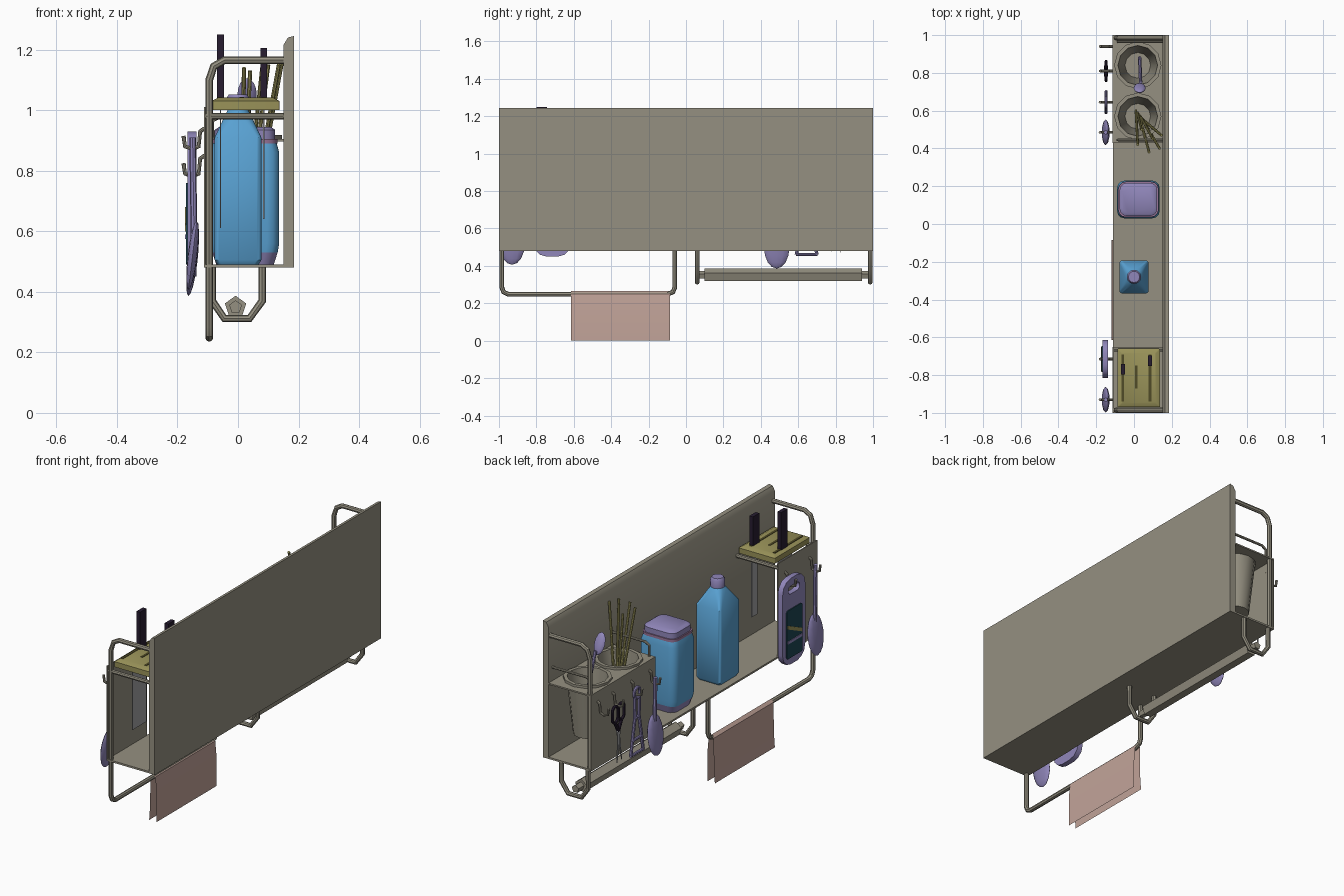
import bpy, bmesh, math
from mathutils import Matrix, Vector

cube = bpy.data.objects.get("Cube")
if cube:
    bpy.data.objects.remove(cube)


def material(name, r, g, b):
    m = bpy.data.materials.new(name)
    m.use_nodes = True
    m.diffuse_color = (r, g, b, 1)
    m.node_tree.nodes["Principled BSDF"].inputs["Base Color"].default_value = (r, g, b, 1)
    return m


METAL = material("warm grey metal", .30, .28, .22)
BLUE = material("blue container", .10, .36, .65)
PURPLE = material("lavender plastic", .28, .24, .49)
OLIVE = material("olive wood", .32, .29, .10)
TOWEL = material("pink cloth", .54, .37, .32)
DARK = material("dark handle", .02, .012, .03)
STEEL = material("blade steel", .36, .36, .37)
TEAL = material("dark teal", .012, .06, .085)
MAUVE = material("mauve band", .32, .18, .32)
SLOT = material("slot shadow", .08, .07, .02)


def add(name, mesh, mat, smooth=True):
    mesh.name = name
    mesh.materials.clear()
    mesh.materials.append(mat)
    ob = bpy.data.objects.new(name, mesh)
    bpy.context.collection.objects.link(ob)
    if smooth:
        bpy.ops.object.select_all(action='DESELECT')
        ob.select_set(True)
        bpy.context.view_layer.objects.active = ob
        bpy.ops.object.shade_smooth_by_angle(angle=math.radians(35))
    return ob


def finish(name, bm, mat, smooth=True):
    bmesh.ops.recalc_face_normals(bm, faces=bm.faces)
    me = bpy.data.meshes.new(name)
    bm.to_mesh(me)
    bm.free()
    return add(name, me, mat, smooth)


def box(name, mat, x0, x1, y0, y1, z0, z1):
    bm = bmesh.new()
    bmesh.ops.create_cube(bm, size=1)
    for v in bm.verts:
        v.co = ((x0 + x1) / 2 + v.co.x * (x1 - x0), (y0 + y1) / 2 + v.co.y * (y1 - y0),
                (z0 + z1) / 2 + v.co.z * (z1 - z0))
    return finish(name, bm, mat, False)


def from_curve(name, cu, mat, matrix=None):
    tmp = bpy.data.objects.new("tmp", cu)
    bpy.context.collection.objects.link(tmp)
    dg = bpy.context.evaluated_depsgraph_get()
    me = bpy.data.meshes.new_from_object(tmp.evaluated_get(dg))
    bpy.data.objects.remove(tmp)
    if matrix:
        me.transform(matrix)
    return add(name, me, mat)


def spline(cu, pts, closed=False):
    s = cu.splines.new('POLY')
    s.points.add(len(pts) - 1)
    for p, co in zip(s.points, pts):
        p.co = (*co, 1) if len(co) == 3 else (*co, 0, 1)
    s.use_cyclic_u = closed


def tube(name, mat, r, pts, closed=False):
    cu = bpy.data.curves.new(name, 'CURVE')
    cu.dimensions = '3D'
    cu.bevel_depth, cu.bevel_resolution, cu.use_fill_caps = r, 2, True
    spline(cu, pts, closed)
    return from_curve(name, cu, mat)


def rounded(hx, hy, r, cx=0, cy=0):
    """Outline of a rounded rectangle; a circle when r equals both half sizes."""
    out = []
    for q, (sx, sy) in enumerate([(1, 1), (-1, 1), (-1, -1), (1, -1)]):
        for k in range(4):
            a = math.radians(90 * q + 30 * k)
            out.append((cx + sx * (hx - r) + r * math.cos(a), cy + sy * (hy - r) + r * math.sin(a)))
    return out


def sheet(name, mat, loops, level, thick, upright=False):
    """Flat plate with holes, lying in xy or standing in yz."""
    cu = bpy.data.curves.new(name, 'CURVE')
    cu.dimensions, cu.fill_mode, cu.extrude = '2D', 'BOTH', thick / 2
    for lp in loops:
        spline(cu, lp, True)
    m = Matrix.Translation((level, 0, 0) if upright else (0, 0, level))
    if upright:
        m = m @ Matrix(((0, 0, 1, 0), (1, 0, 0, 0), (0, 1, 0, 0), (0, 0, 0, 1)))
    return from_curve(name, cu, mat, m)


def loft(name, mat, cx, cy, rings):
    """Stack of rounded sections (z, half x, half y, corner radius)."""
    bm = bmesh.new()
    loops = [[bm.verts.new((x, y, z)) for x, y in rounded(hx, hy, r, cx, cy)] for z, hx, hy, r in rings]
    n = len(loops[0])
    for a, b in zip(loops, loops[1:]):
        for i in range(n):
            bm.faces.new((a[i], a[(i + 1) % n], b[(i + 1) % n], b[i]))
    bm.faces.new(loops[0])
    bm.faces.new(loops[-1])
    bmesh.ops.remove_doubles(bm, verts=bm.verts, dist=1e-4)
    return finish(name, bm, mat)


def extrude_y(name, mat, profile, y0, y1, closed=True):
    bm = bmesh.new()
    a, b = [[bm.verts.new((x, y, z)) for x, z in profile] for y in (y0, y1)]
    n = len(profile)
    for i in range(n if closed else n - 1):
        j = (i + 1) % n
        bm.faces.new((a[i], a[j], b[j], b[i]))
    if closed:
        bm.faces.new(a)
        bm.faces.new(b)
    return finish(name, bm, mat)


def blob(name, mat, centre, size, tilt_x=0, tilt_y=0):
    bm = bmesh.new()
    m = (Matrix.Translation(centre) @ Matrix.Rotation(tilt_x, 4, 'X') @ Matrix.Rotation(tilt_y, 4, 'Y')
         @ Matrix.Diagonal((*size, 1)))
    bmesh.ops.create_uvsphere(bm, u_segments=12, v_segments=8, radius=1, matrix=m)
    return finish(name, bm, mat)


# Wall panel, shelf and front boards
extrude_y("wall_panel", METAL, [(.185, .48), (.185, 1.245), (.165, 1.24), (.15, 1.215), (.15, .48)], -1, 1)
box("shelf_floor", METAL, -.11, .15, -1, 1, .48, .49)
box("knife_board", METAL, -.113, -.107, -1, -.65, .48, 1.01)
box("cup_board", METAL, -.113, -.107, .43, 1, .48, .905)

# Tube frames, towel rail and cup guards
top = [(.15, 1.165), (-.045, 1.165), (-.08, 1.145), (-.095, 1.10)]
tube("towel_frame", METAL, .013, [(x, -.985, z) for x, z in top] + [
    (-.095, -.985, .285), (-.095, -.975, .26), (-.095, -.95, .248), (-.095, -.1, .248),
    (-.095, -.07, .26), (-.095, -.06, .285), (-.095, -.06, .485)])
tube("end_frame", METAL, .013, [(x, .985, z) for x, z in top] + [(-.095, .985, .48)])
for y in (-.985, -.665):
    tube("knife_rest_bar", METAL, .011, [(-.107, y, .98), (.15, y, .98)])
for y in (.965, .445):
    tube("cup_guard", METAL, .007, [(.15, y, .98), (-.06, y, .98), (-.085, y, .965), (-.085, y, .905)])

# Paper roll and its hangers
for y in (.06, .985):
    tube("roll_hanger", METAL, .013, [(x, y, z) for x, z in [
        (.08, .485), (.08, .37), (.038, .312), (-.045, .312), (-.085, .37), (-.085, .485)]])
for name, r, y0, y1 in (("paper_roll", .037, .1, .94), ("roll_rod", .022, .055, .99)):
    ring = [(-.008 + r * math.sin(k * math.tau / 5), .35 + r * math.cos(k * math.tau / 5)) for k in range(5)]
    extrude_y(name, METAL, ring, y0, y1)

# Cup holder plate and hollow cups
CUPS = (.84, .57)
sheet("cup_plate", METAL, [[(-.11, .43), (.15, .43), (.15, 1), (-.11, 1)]]
      + [rounded(.11, .11, .11, .02, y) for y in CUPS], .9, .008)
for y in CUPS:
    loft("cup", METAL, .02, y, [(z, r, r, r) for z, r in [
        (.6, .075), (.905, .108), (.905, .125), (.918, .125), (.918, .105), (.61, .068)]])

# Sticks and spoon in the cups
for k, (x, y, z) in enumerate([(.02, .42, 1.14), (.04, .5, 1.13), (.08, .38, 1.14), (.10, .45, 1.15),
                               (.135, .40, 1.15), (.145, .47, 1.16)]):
    tube("stick", OLIVE, .007, [(.01 + .008 * k, .6 - .01 * k, .64), (x, y, z)])
tube("cup_spoon_handle", PURPLE, .009, [(.03, .88, .68), (.035, .75, 1.02)])
blob("cup_spoon_bowl", PURPLE, (.03, .72, 1.05), (.032, .014, .06), .4)

# Canister with lid
for name, mat, rings in (
        ("canister_base", PURPLE, [(.49, .095, .085, .04), (.53, .108, .097, .04)]),
        ("canister_body", BLUE, [(.53, .108, .097, .04), (.56, .113, .1, .04), (.86, .113, .1, .04), (.89, .105, .092, .04)]),
        ("canister_band", MAUVE, [(.89, .107, .094, .04), (.905, .107, .094, .04)]),
        ("canister_lid", PURPLE, [(.905, .1, .088, .04), (.935, .1, .088, .04), (.945, .085, .073, .03)])):
    loft(name, mat, .023, .13, rings)

# Bottle with cap
loft("bottle", BLUE, 0, -.28, [(.49, .068, .078, .015), (.505, .077, .088, .015), (.91, .077, .088, .015),
                               (.985, .042, .045, .03), (1.0, .034, .034, .034)])
loft("bottle_cap", PURPLE, 0, -.28, [(1.0, .038, .038, .038), (1.04, .038, .038, .038), (1.052, .03, .03, .03)])

# Knife block with knives
loft("knife_block", OLIVE, .025, -.815, [(1.0, .112, .155, .005), (1.03, .112, .155, .005), (1.042, .09, .133, .005)])
for x, y0, y1 in ((-.06, -.94, -.69), (.012, -.87, -.75), (.085, -.94, -.69)):
    box("knife_slot", SLOT, x - .007, x + .007, y0, y1, 1.04, 1.044)
for x, y0, y1, low, high, hy in ((-.058, -.85, -.73, .61, 1.25, -.77), (.085, -.75, -.70, .64, 1.205, -.725)):
    box("knife_blade", STEEL, x - .002, x + .002, y0, y1, low, 1.04)
    box("knife_handle", DARK, x - .011, x + .011, hy - .028, hy + .028, 1.035, high)

# Hooks on both boards
for y, z in ((.94, .80), (.81, .80), (.645, .80), (.485, .80), (-.715, .89), (-.93, .89)):
    tube("hook", METAL, .007, [(-.11, y, z + .05), (-.125, y, z + .04), (-.13, y, z - .01), (-.15, y, z - .018),
                              (-.175, y, z - .01), (-.18, y, z + .025)])

# Hanging spoons
for y, z0, z1 in ((.485, .39, .82), (-.93, .41, .91)):
    tube("hanging_spoon_handle", PURPLE, .011, [(-.15, y, z1), (-.145, y, z0 + .16)])
    blob("hanging_spoon_bowl", PURPLE, (-.15, y, z0 + .11), (.016, .068, .115), 0, .12)

# Grater with a handle opening and blade windows
sheet("grater_body", PURPLE, [rounded(.1, .24, .07, -.715, .69), rounded(.05, .022, .02, -.715, .865)], -.152, .03, True)
sheet("grater_panel", TEAL, [rounded(.068, .135, .01, -.715, .625)], -.169, .006, True)
sheet("grater_strip", OLIVE, [[(-.78, .60), (-.65, .66), (-.65, .68), (-.78, .62)]], -.173, .005, True)
sheet("grater_bar", PURPLE, [[(-.78, .575), (-.65, .575), (-.65, .59), (-.78, .59)]], -.173, .005, True)

# Scissors
for s in (-1, 1):
    cy = .81 + s * .027
    tube("scissor_grip", DARK, .008, [(-.148, y, z) for y, z in rounded(.024, .045, .022, cy, .745)], True)
    tube("scissor_shank", DARK, .01, [(-.148, cy, .70), (-.148, .81, .645)])
    sheet("scissor_blade", STEEL, [[(.81 + s * .016, .66), (.81 - s * .012, .65), (.80 - s * .025, .47)]],
          -.148 + s * .003, .005, True)

# Masher with a split frame
X = -.148
tube("masher_grip", PURPLE, .009, [(X, y, z) for y, z in rounded(.025, .03, .025, .645, .795)], True)
for s in (-1, 1):
    tube("masher_leg", PURPLE, .009, [(X, .645 + s * .02, .775), (X, .645 + s * .018, .66), (X, .645 + s * .055, .46)])
for z, w in ((.66, .02), (.54, .042), (.46, .058)):
    tube("masher_crossbar", PURPLE, .008, [(X, .645 - w, z), (X, .645 + w, z)])

# Towel folded over the rail
extrude_y("towel", TOWEL, [(-.119, 0), (-.113, .08), (-.111, .25), (-.096, .266), (-.081, .25), (-.073, .16),
                           (-.073, 0)], -.615, -.085, False)
